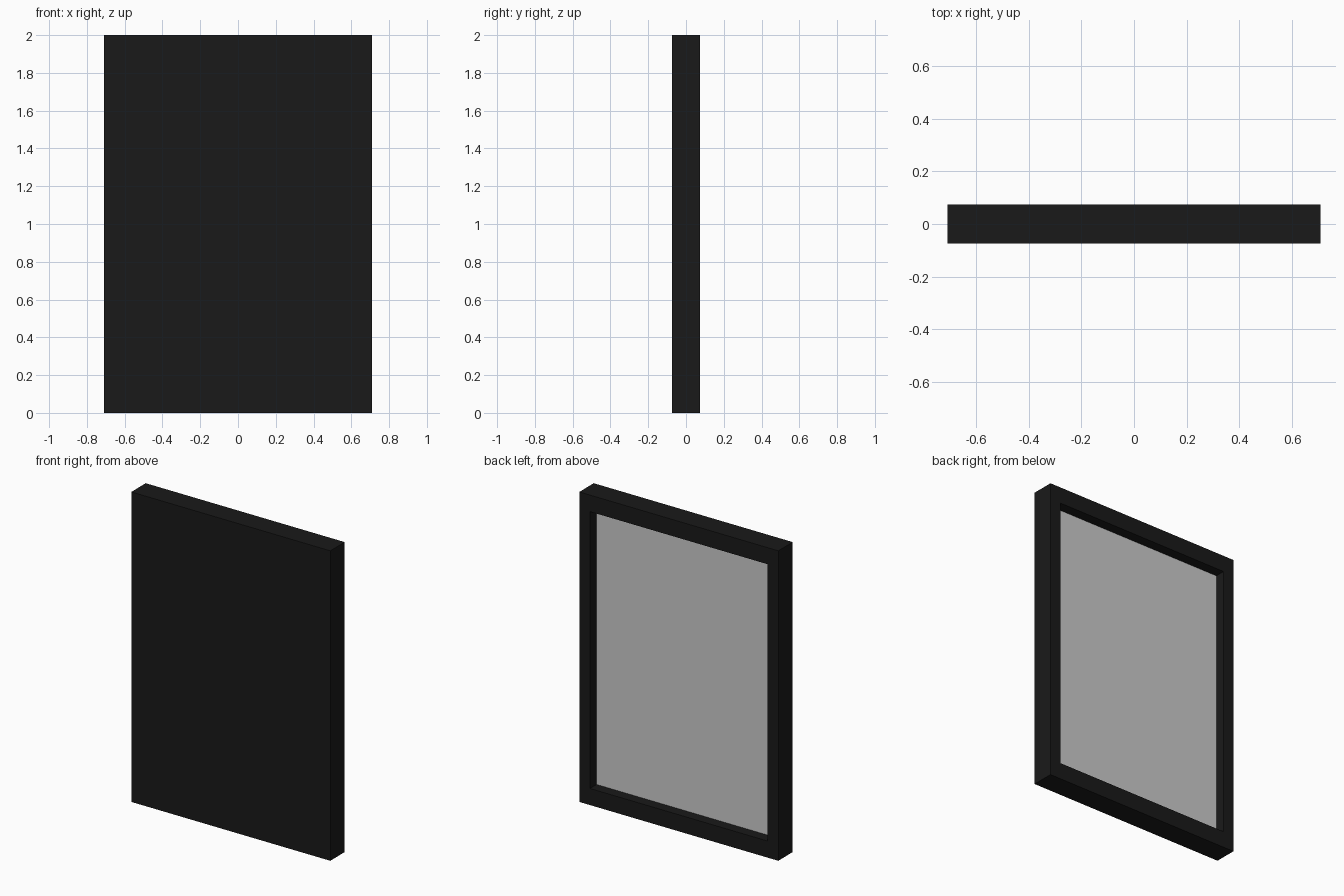
import bpy, bmesh
from mathutils import Vector

if "Cube" in bpy.data.objects:
    bpy.data.objects.remove(bpy.data.objects["Cube"])

W, D, H = 1.42, 0.147, 2.0      # outer size
OPEN = 0.893                    # recess opening relative to outer size
PANEL_Y, PANEL_T = 0.006, 0.01  # back surface and thickness of the panel


def finish(name, bm, material=None):
    bmesh.ops.recalc_face_normals(bm, faces=bm.faces)
    mesh = bpy.data.meshes.new(name)
    bm.to_mesh(mesh)
    bm.free()
    obj = bpy.data.objects.new(name, mesh)
    bpy.context.collection.objects.link(obj)
    if material:
        mesh.materials.append(material)
    return obj


def box(size, centre):
    bm = bmesh.new()
    bmesh.ops.create_cube(bm, size=1)
    bmesh.ops.scale(bm, vec=size, verts=bm.verts)
    bmesh.ops.translate(bm, vec=centre, verts=bm.verts)
    return bm


black = bpy.data.materials.new("black")
black.diffuse_color = (0.01, 0.01, 0.01, 1)
black.use_nodes = True
black.node_tree.nodes["Principled BSDF"].inputs["Base Color"].default_value = black.diffuse_color

# Frame: solid front, recess sunk into the back
bm = box((W, D, H), (0, 0, H / 2))
back = max(bm.faces, key=lambda f: f.calc_center_median().y)
for scale, y in ((OPEN, D / 2), (1, PANEL_Y - PANEL_T)):
    back = bmesh.ops.extrude_discrete_faces(bm, faces=[back])["faces"][0]
    for v in back.verts:
        v.co = Vector((v.co.x * scale, y, H / 2 + (v.co.z - H / 2) * scale))
finish("frame", bm, black)

# Grey panel lying on the recess floor
finish("back_panel", box((W * OPEN, PANEL_T, H * OPEN),
                         (0, PANEL_Y - PANEL_T / 2, H / 2)))
